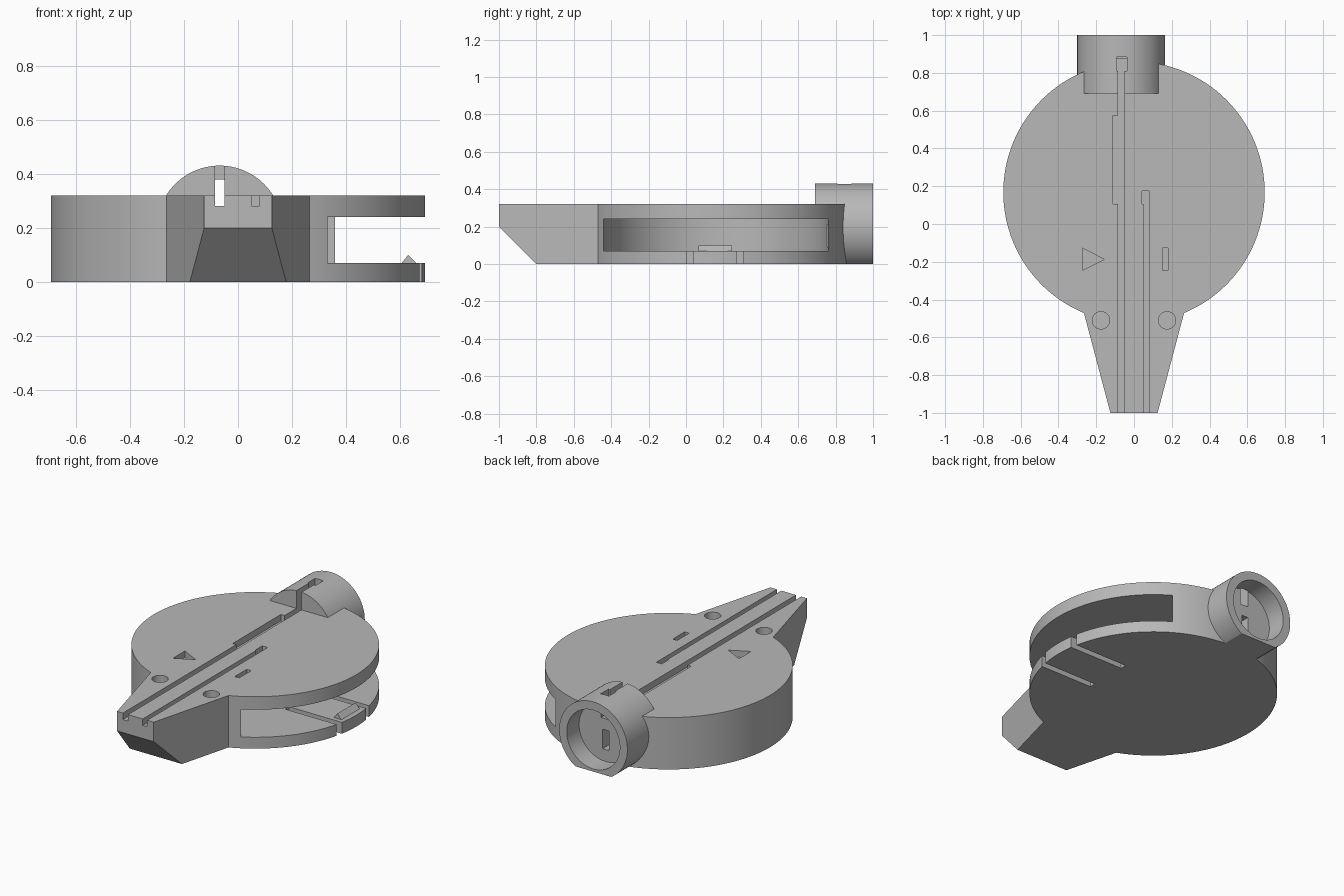
import bpy
import bmesh
from math import sin, cos, radians, acos, pi

if "Cube" in bpy.data.objects:
    bpy.data.objects.remove(bpy.data.objects["Cube"])

grey = bpy.data.materials.new("plain grey")
grey.use_nodes = True
colour = (0.48, 0.48, 0.48, 1)
grey.diffuse_color = colour
grey.node_tree.nodes["Principled BSDF"].inputs["Base Color"].default_value = colour


def prism(name, points, lo, hi, axis="z"):
    """Extrude a flat outline between lo and hi along an axis."""
    place = {"x": lambda a, b, h: (h, a, b),
             "y": lambda a, b, h: (a, h, b),
             "z": lambda a, b, h: (a, b, h)}[axis]
    bm = bmesh.new()
    low = [bm.verts.new(place(a, b, lo)) for a, b in points]
    high = [bm.verts.new(place(a, b, hi)) for a, b in points]
    bm.faces.new(low)
    bm.faces.new(high)
    n = len(points)
    for i in range(n):
        j = (i + 1) % n
        bm.faces.new((low[i], low[j], high[j], high[i]))
    bmesh.ops.recalc_face_normals(bm, faces=bm.faces)
    mesh = bpy.data.meshes.new(name)
    bm.to_mesh(mesh)
    bm.free()
    mesh.materials.append(grey)
    obj = bpy.data.objects.new(name, mesh)
    bpy.context.collection.objects.link(obj)
    return obj


def arc(cx, cy, r, start, end, steps):
    return [(cx + r * cos(start + (end - start) * i / steps),
             cy + r * sin(start + (end - start) * i / steps))
            for i in range(steps + 1)]


def circle(cx, cy, r, steps=96):
    return arc(cx, cy, r, 0, 2 * pi, steps)[:-1]


def rect(x0, x1, y0, y1):
    return [(x0, y0), (x1, y0), (x1, y1), (x0, y1)]


def combine(target, tool, operation="DIFFERENCE"):
    """Apply a boolean and discard the tool."""
    bpy.context.view_layer.objects.active = target
    mod = target.modifiers.new("shape", "BOOLEAN")
    mod.operation = operation
    mod.solver = "EXACT"
    mod.object = tool
    bpy.ops.object.modifier_apply(modifier=mod.name)
    bpy.data.objects.remove(tool)


# Round body with a tapered nose, in one outline
R, CY, TOP = 0.692, 0.168, 0.32
join = acos(0.265 / R)
outline = arc(0, CY, R, -join, pi + join, 112) + [(-0.125, -1), (0.125, -1)]
body = prism("holder_body", outline, 0, TOP)

# Tube at the back, flattened underneath
TX, TZ = -0.068, 0.1975
combine(body, prism("tube", circle(TX, TZ, 0.2325), 0.69, 1, "y"), "UNION")
combine(body, prism("base_cut", rect(-1, 1, -1.5, 1.5), -0.3, 0))

# Chamfer below the nose
combine(body, prism("nose_chamfer", [(-1.1, -0.1), (-0.7, -0.1), (-1.1, 0.3)],
                    -0.5, 0.5, "x"))

# Round cavity opening to the left side
cavity = arc(0, 0.16, 0.6, pi / 2, 3 * pi / 2, 64) + [(1, -0.44), (1, 0.76)]
combine(body, prism("disc_cavity", cavity, 0.07, 0.24))

# Tube bore with a slot leading into the cavity
combine(body, prism("tube_bore", circle(TX, TZ, 0.181), 0.88, 1.1, "y"))
combine(body, prism("contact_slot", rect(-0.092, -0.048, 0.09, 0.21), 0.72, 0.9, "y"))

# Wire grooves in the top
long_groove = [(-0.085, -1.1), (-0.05, -1.1), (-0.05, 0.81), (-0.038, 0.81),
               (-0.038, 0.885), (-0.093, 0.885), (-0.093, 0.81), (-0.085, 0.81),
               (-0.085, 0.575), (-0.11, 0.575), (-0.11, 0.105), (-0.085, 0.105)]
short_groove = [(0.05, -1.1), (0.08, -1.1), (0.08, 0.175), (0.043, 0.175),
                (0.043, 0.105), (0.05, 0.105)]
for points in (long_groove, short_groove):
    combine(body, prism("groove", points, 0.28, 0.6))

# Round pockets and the two marks sunk in the top
for side in (-1, 1):
    combine(body, prism("pocket", circle(0.175 * side, -0.51, 0.046, 40), 0.22, 0.5))
combine(body, prism("triangle_mark",
                    [(-0.272, -0.245), (-0.158, -0.187), (-0.272, -0.128)], 0.28, 0.5))
combine(body, prism("bar_mark", rect(0.15, 0.18, -0.245, -0.128), 0.28, 0.5))

# Springy tab in the floor: two slits and a ridge
for y in (0.002, 0.27):
    combine(body, prism("slit", rect(0.32, 0.8, y, y + 0.038), -0.1, 0.12))
combine(body, prism("ridge", [(0.598, 0.06), (0.668, 0.06), (0.63, 0.1)],
                    0.067, 0.245, "y"), "UNION")

bpy.ops.object.select_all(action="DESELECT")
body.select_set(True)
bpy.context.view_layer.objects.active = body
bpy.ops.object.shade_smooth_by_angle(angle=radians(25))
